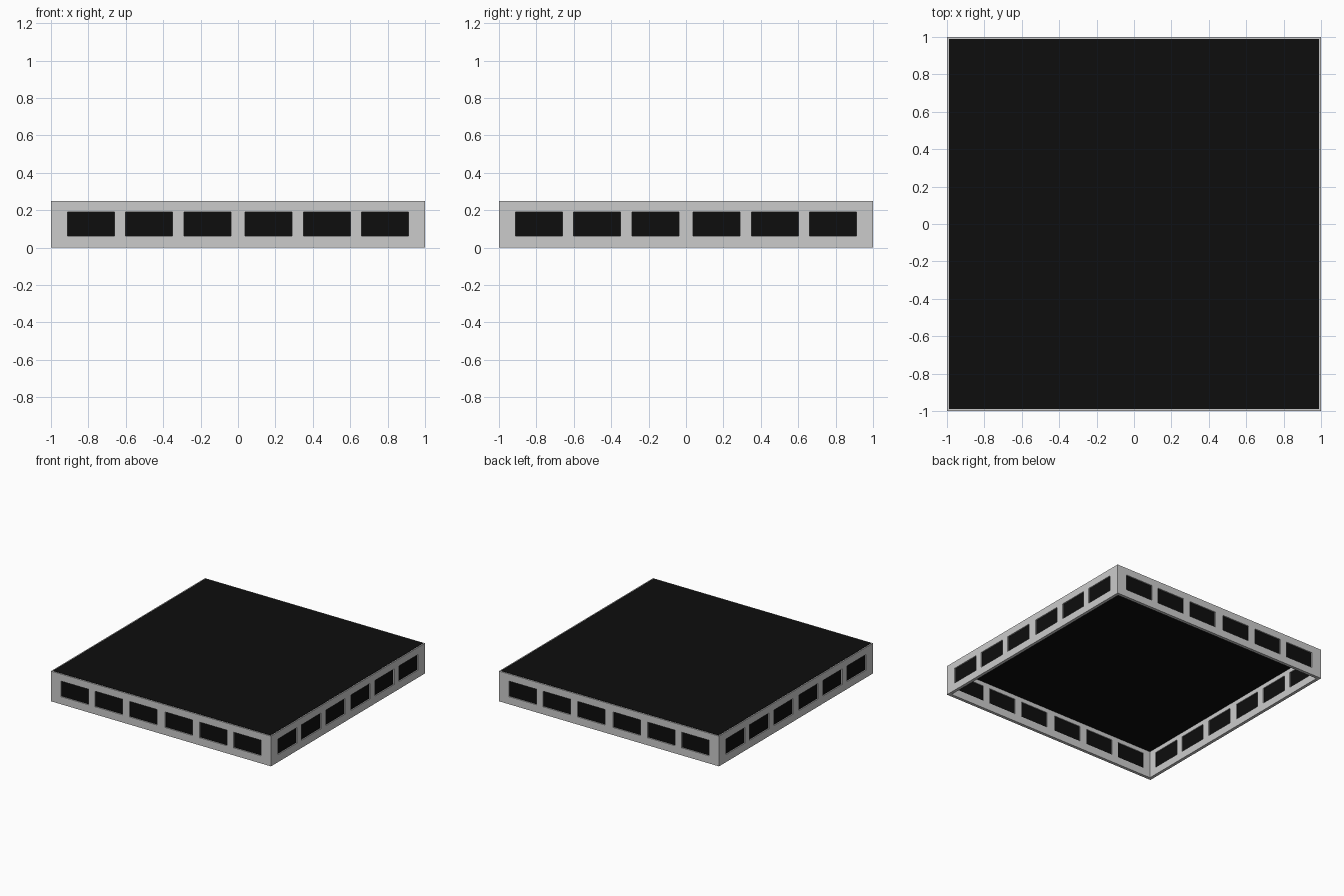
import bpy
from math import pi
from mathutils import Matrix, Vector

cube = bpy.data.objects.get("Cube")
if cube:
    bpy.data.objects.remove(cube, do_unlink=True)

HEIGHT = 0.25
WALL = 0.025
SILL, HEAD = 0.062, 0.19
WINDOW_HALF = 0.125
CENTRES = [side * c for side in (-1, 1) for c in (0.163, 0.476, 0.786)]


def make_material(name, value):
    mat = bpy.data.materials.new(name)
    mat.use_nodes = True
    colour = (value, value, value, 1)
    mat.diffuse_color = colour
    mat.node_tree.nodes["Principled BSDF"].inputs["Base Color"].default_value = colour
    return mat


def add_box(name, low, high, mat, turn=0):
    """Box between two corners, turned about the vertical axis."""
    low, high = Vector(low), Vector(high)
    bpy.ops.mesh.primitive_cube_add(size=1)
    obj = bpy.context.object
    obj.name = name
    size = high - low
    obj.data.transform(Matrix.Rotation(turn, 4, "Z")
                       @ Matrix.Translation((low + high) / 2)
                       @ Matrix.Diagonal((*size, 1)))
    obj.data.materials.append(mat)
    return obj


grey = make_material("light grey", 0.6)
black = make_material("black", 0.004)

# Four walls, each a lattice of rails and posts around six openings
for label, turn in (("front", 0), ("left", pi / 2), ("back", pi), ("right", -pi / 2)):
    outer, inner = -1, -1 + WALL
    end = 1 - WALL
    add_box(label + "_bottom_rail", (-1, outer, 0), (end, inner, SILL), grey, turn)
    add_box(label + "_top_rail", (-1, outer, HEAD), (end, inner, HEIGHT - 0.002), grey, turn)

    # Posts fill the gaps between neighbouring windows
    start = -1
    for centre in sorted(CENTRES) + [None]:
        stop = end if centre is None else centre - WINDOW_HALF
        add_box(label + "_post", (start, outer, SILL), (stop, inner, HEAD), grey, turn)
        if centre is not None:
            start = centre + WINDOW_HALF
            # Dark pane set back in the opening
            add_box(label + "_pane", (stop, outer + 0.01, SILL),
                    (start, inner - 0.007, HEAD), black, turn)

# Dark roof: a thin sheet over the walls and a panel between them
roof = 0.99
add_box("roof_sheet", (-roof, -roof, HEIGHT - 0.004), (roof, roof, HEIGHT), black)
inside = 1 - WALL
add_box("ceiling_panel", (-inside, -inside, 0.225), (inside, inside, HEIGHT - 0.004), black)
